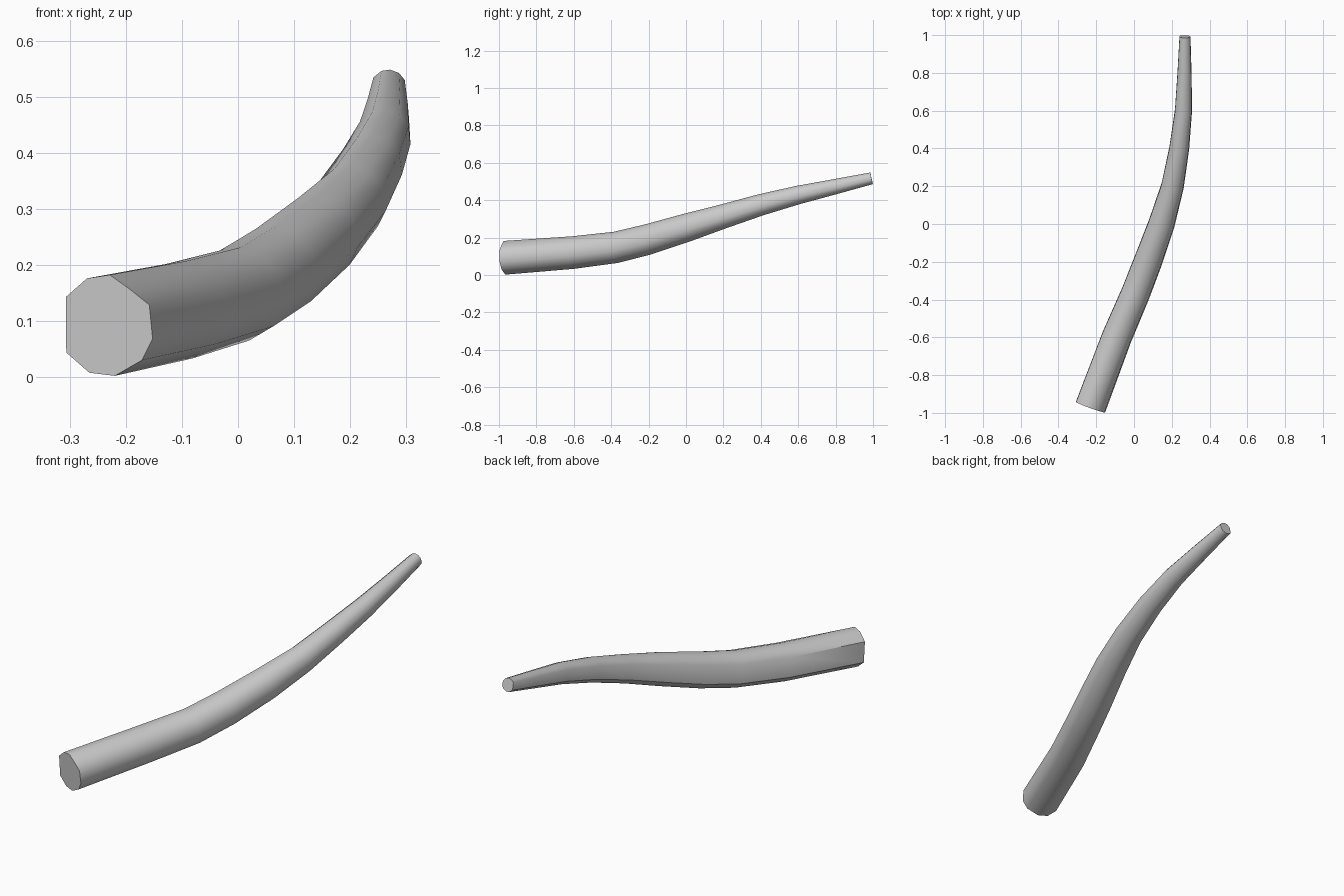
import bpy, bmesh, math
from mathutils import Vector

if "Cube" in bpy.data.objects:
    bpy.data.objects.remove(bpy.data.objects["Cube"])

# centre line points and radius: x, y, z, r
path = [(-0.235, -0.967, 0.092, 0.091), (-0.097, -0.60, 0.120, 0.088),
        (0.002, -0.37, 0.148, 0.085), (0.068, -0.20, 0.190, 0.083),
        (0.141, 0.00, 0.251, 0.077), (0.200, 0.20, 0.313, 0.066),
        (0.236, 0.40, 0.375, 0.058), (0.259, 0.60, 0.428, 0.050),
        (0.265, 0.80, 0.473, 0.041), (0.268, 0.992, 0.517, 0.032)]
# corners of the slightly uneven ten-sided section
angles = [146, 112, 84, 54, 24, -15, -43, -81, -112, -148]

# tapered horn: rings set square to the path, joined with quads
bm = bmesh.new()
pts = [Vector(p[:3]) for p in path]
rings = []
for i, p in enumerate(pts):
    t = (pts[min(i + 1, len(pts) - 1)] - pts[max(i - 1, 0)]).normalized()
    side = t.cross(Vector((0, 0, 1))).normalized()
    up = side.cross(t)
    ring = []
    for a in angles:
        r = path[i][3]
        if i == 0 and a == 54:      # clipped corner on the base
            r *= 0.88
        a = math.radians(a)
        ring.append(bm.verts.new(p + r * (math.cos(a) * side + math.sin(a) * up)))
    rings.append(ring)
n = len(angles)
for r0, r1 in zip(rings, rings[1:]):
    for k in range(n):
        bm.faces.new((r0[k], r0[(k + 1) % n], r1[(k + 1) % n], r1[k]))

# flat end caps
bm.faces.new(rings[0])
bm.faces.new(rings[-1])
bmesh.ops.recalc_face_normals(bm, faces=bm.faces)

mesh = bpy.data.meshes.new("curved_horn")
bm.to_mesh(mesh)
bm.free()
horn = bpy.data.objects.new("curved_horn", mesh)
bpy.context.collection.objects.link(horn)
bpy.context.view_layer.objects.active = horn
horn.select_set(True)
bpy.ops.object.shade_smooth_by_angle(angle=math.radians(50))
